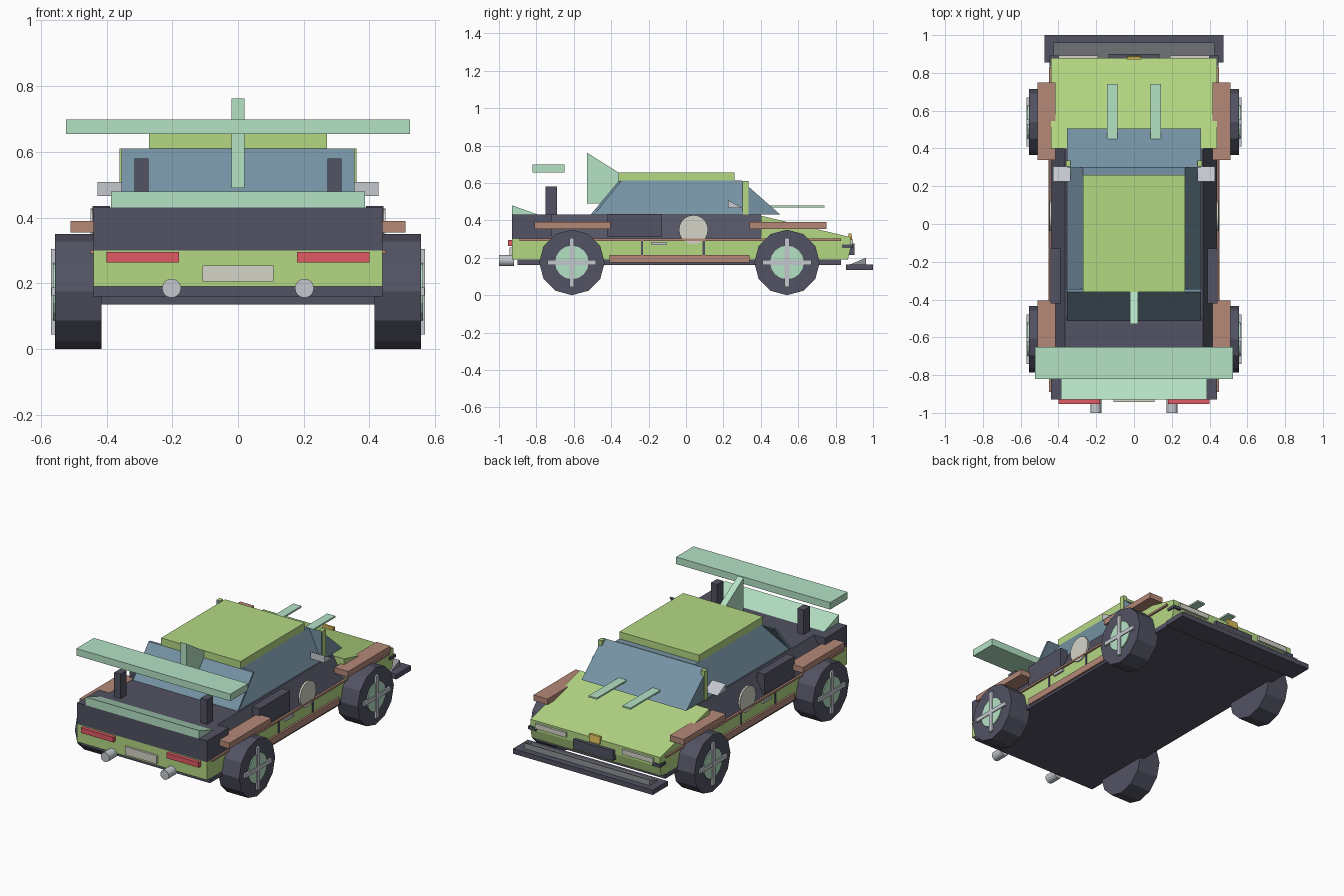
import bpy, bmesh, math
from mathutils import Matrix

if "Cube" in bpy.data.objects:
    bpy.data.objects.remove(bpy.data.objects["Cube"])


def material(name, r, g, b):
    m = bpy.data.materials.new(name)
    m.diffuse_color = (r, g, b, 1)
    m.use_nodes = True
    m.node_tree.nodes["Principled BSDF"].inputs["Base Color"].default_value = m.diffuse_color
    return m


LIME = material("lime", 0.46, 0.69, 0.23)
DARK = material("dark", 0.085, 0.085, 0.125)
MINT = material("mint", 0.46, 0.76, 0.56)
GLASS = material("glass", 0.18, 0.29, 0.37)
BROWN = material("brown", 0.46, 0.25, 0.19)
RED = material("red", 0.75, 0.1, 0.13)
SILVER = material("silver", 0.55, 0.58, 0.62)
CREAM = material("cream", 0.66, 0.66, 0.58)
GOLD = material("gold", 0.7, 0.5, 0.1)
GREY = material("grey", 0.28, 0.29, 0.31)


def finish(name, bm, mat, mirror):
    bmesh.ops.recalc_face_normals(bm, faces=bm.faces)
    me = bpy.data.meshes.new(name)
    bm.to_mesh(me)
    bm.free()
    ob = bpy.data.objects.new(name, me)
    bpy.context.collection.objects.link(ob)
    me.materials.append(mat)
    if mirror:
        ob.modifiers.new("mirror", 'MIRROR').use_axis = (True, False, False)
    return ob


def prism(name, profile, x0, x1, mat, mirror=False):
    """Extrude a (y, z) outline from x0 to x1."""
    bm = bmesh.new()
    face = bm.faces.new([bm.verts.new((x0, y, z)) for y, z in profile])
    ext = bmesh.ops.extrude_face_region(bm, geom=[face])["geom"]
    verts = [v for v in ext if isinstance(v, bmesh.types.BMVert)]
    bmesh.ops.translate(bm, verts=verts, vec=(x1 - x0, 0, 0))
    return finish(name, bm, mat, mirror)


def box(name, x, y, z, mat, mirror=False):
    (y0, y1), (z0, z1) = y, z
    return prism(name, [(y0, z0), (y1, z0), (y1, z1), (y0, z1)], x[0], x[1], mat, mirror)


def taper(name, bottom, top, z, mat):
    """Block whose bottom and top are (half width, y0, y1)."""
    bm = bmesh.new()
    for (w, y0, y1), h in zip((bottom, top), z):
        for p in ((-w, y0), (w, y0), (w, y1), (-w, y1)):
            bm.verts.new((*p, h))
    bmesh.ops.convex_hull(bm, input=bm.verts)
    bmesh.ops.dissolve_limit(bm, angle_limit=0.01, verts=bm.verts, edges=bm.edges)
    return finish(name, bm, mat, False)


def disc(name, centre, r, depth, sides, mat, axis='Y'):
    """Mirrored cylinder; axis names the axis it is turned about."""
    bm = bmesh.new()
    m = Matrix.Translation(centre) @ Matrix.Rotation(math.pi / 2, 4, axis)
    bmesh.ops.create_cone(bm, cap_ends=True, segments=sides, radius1=r, radius2=r, depth=depth, matrix=m)
    return finish(name, bm, mat, True)


# Lower body
box("floor", (-0.44, 0.44), (-0.90, 0.83), (0.16, 0.19), DARK)
prism("lower_body", [(-0.93, 0.19), (0.40, 0.19), (0.40, 0.30), (-0.93, 0.30)], -0.44, 0.44, LIME)
prism("hood", [(0.40, 0.19), (0.865, 0.19), (0.88, 0.25), (0.88, 0.31), (0.40, 0.425)], -0.44, 0.44, LIME)

# Upper body
taper("upper_body", (0.44, -0.80, 0.40), (0.365, -0.80, 0.40), (0.30, 0.43), DARK)
box("rear_deck", (-0.44, 0.44), (-0.93, -0.72), (0.30, 0.43), DARK)
box("side_intake", (0.39, 0.443), (-0.42, -0.13), (0.31, 0.435), DARK, True)

# Cabin
taper("cabin_glass", (0.355, -0.49, 0.31), (0.27, -0.35, 0.30), (0.43, 0.612), GLASS)
prism("rear_window", [(-0.51, 0.43), (-0.49, 0.43), (-0.345, 0.61), (-0.36, 0.61)], -0.355, 0.355, GLASS)
prism("windshield", [(0.30, 0.43), (0.505, 0.43), (0.30, 0.61)], -0.355, 0.355, GLASS)
box("roof", (-0.27, 0.27), (-0.36, 0.26), (0.61, 0.655), LIME)
box("pillar", (0.335, 0.361), (0.305, 0.335), (0.43, 0.61), LIME, True)
prism("mirror", [(0.225, 0.465), (0.305, 0.465), (0.225, 0.508)], 0.335, 0.428, SILVER, True)

# Rear wing, fin and lip
box("rear_wing", (-0.523, 0.523), (-0.82, -0.65), (0.655, 0.698), MINT)
box("wing_strut", (0.272, 0.315), (-0.75, -0.69), (0.43, 0.58), DARK, True)
prism("roof_fin", [(-0.53, 0.49), (-0.36, 0.49), (-0.36, 0.655), (-0.53, 0.762)], -0.02, 0.02, MINT)
prism("tail_lip", [(-0.93, 0.43), (-0.79, 0.43), (-0.93, 0.48)], -0.386, 0.386, MINT)

# Side trim
for tag, ys in (("front", (0.34, 0.75)), ("rear", (-0.81, -0.405))):
    box(tag + "_fender", (0.415, 0.51), ys, (0.355, 0.39), BROWN, True)
box("side_skirt", (0.42, 0.452), (-0.41, 0.34), (0.175, 0.215), BROWN, True)
box("side_stripe", (0.43, 0.451), (-0.89, 0.83), (0.29, 0.302), BROWN, True)
for i, y in enumerate((-0.235, 0.095)):
    box(f"door_gap_{i}", (0.435, 0.444), (y - 0.006, y + 0.006), (0.215, 0.29), DARK, True)
box("door_handle", (0.435, 0.452), (-0.185, -0.105), (0.268, 0.284), SILVER, True)
disc("door_disc", (0.442, 0.04, 0.35), 0.078, 0.012, 20, CREAM)

# Hood slats and nose
box("hood_slat", (0.087, 0.142), (0.45, 0.74), (0.47, 0.48), MINT, True)
box("headlight", (0.19, 0.40), (0.87, 0.893), (0.268, 0.298), CREAM, True)
box("corner_marker", (0.395, 0.448), (0.835, 0.892), (0.252, 0.27), DARK, True)
box("nose_grille", (-0.135, 0.135), (0.87, 0.90), (0.215, 0.275), DARK)
prism("nose_ornament", [(0.87, 0.285), (0.89, 0.285), (0.885, 0.33), (0.87, 0.33)], -0.037, 0.037, GOLD)

# Front splitter
box("splitter", (-0.475, 0.475), (0.855, 1.0), (0.135, 0.165), DARK)
prism("splitter_blade", [(0.88, 0.165), (0.962, 0.165), (0.962, 0.20)], -0.425, 0.425, GREY)

# Tail
box("tail_light", (0.18, 0.40), (-0.952, -0.925), (0.264, 0.295), RED, True)
box("rear_plate", (-0.108, 0.108), (-0.943, -0.93), (0.205, 0.255), CREAM)
disc("exhaust", (0.202, -0.96, 0.185), 0.029, 0.08, 16, SILVER, 'X')

# Wheels
for tag, y in (("front", 0.54), ("rear", -0.61)):
    disc(tag + "_tire", (0.486, y, 0.175), 0.175, 0.142, 12, DARK)
    disc(tag + "_hub", (0.51, y, 0.175), 0.09, 0.106, 16, MINT)
    box(tag + "_spoke_upright", (0.55, 0.569), (y - 0.0125, y + 0.0125), (0.045, 0.305), SILVER, True)
    box(tag + "_spoke_level", (0.55, 0.568), (y - 0.13, y + 0.13), (0.1625, 0.1875), SILVER, True)
